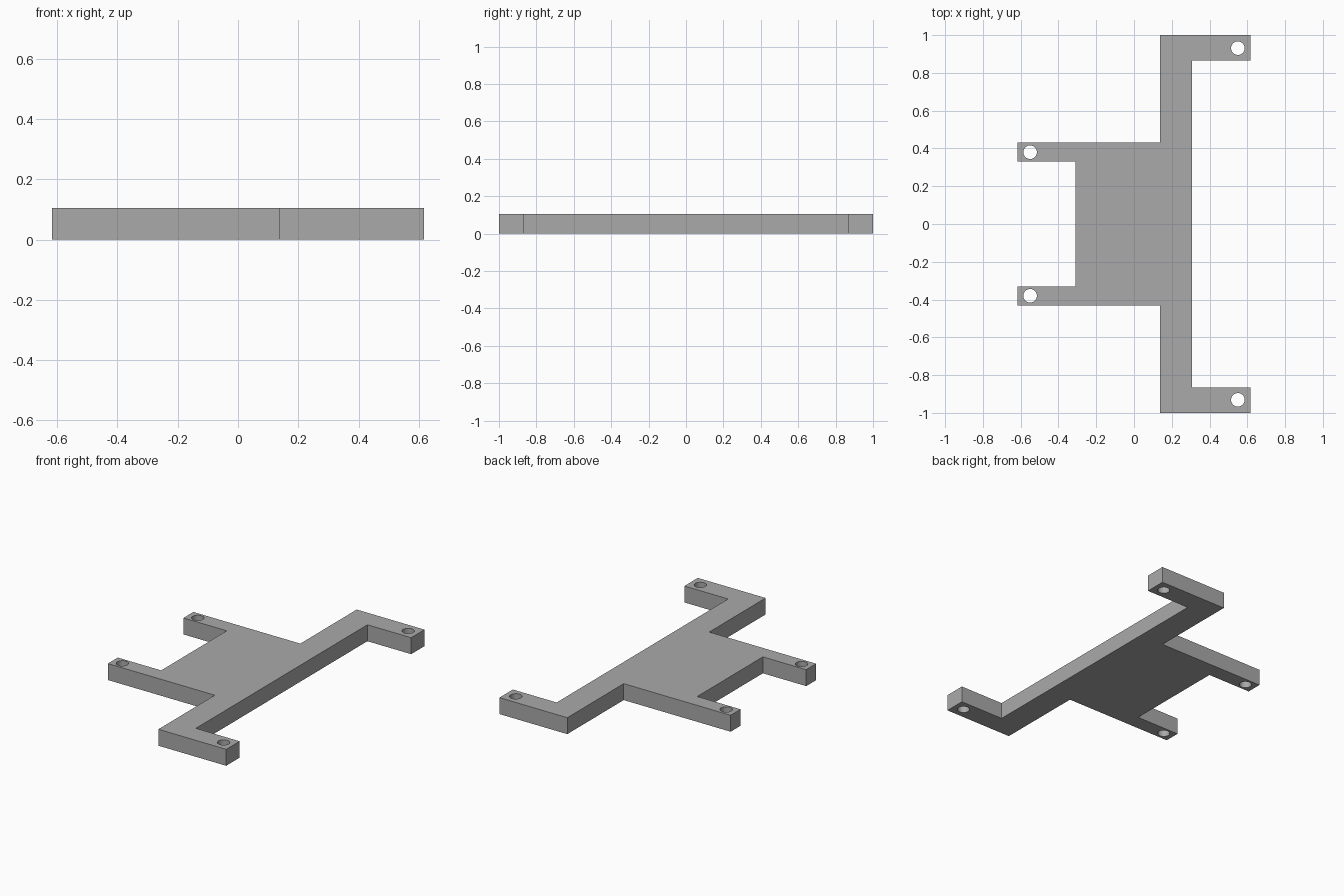
import bpy
import bmesh
from math import cos, sin, tau, radians

cube = bpy.data.objects.get("Cube")
if cube:
    bpy.data.objects.remove(cube, do_unlink=True)

THICKNESS = 0.105
HOLE_RADIUS = 0.036
HOLE_SIDES = 32

# Back half of the plate outline, from the right edge round to the left edge
HALF_OUTLINE = [(0.308, 0.865), (0.617, 0.865), (0.617, 1.0), (0.138, 1.0),
                (0.138, 0.431), (-0.617, 0.431), (-0.617, 0.331), (-0.311, 0.331)]
HALF_HOLES = [(0.55, 0.931), (-0.55, 0.38)]


def mirrored(points):
    """Points followed by their front-side copies in reverse order."""
    return points + [(x, -y) for x, y in reversed(points)]


def add_loop(bm, points):
    verts = [bm.verts.new((x, y, 0)) for x, y in points]
    return [bm.edges.new((v, verts[i - 1])) for i, v in enumerate(verts)]


def circle(cx, cy):
    steps = [tau * i / HOLE_SIDES for i in range(HOLE_SIDES)]
    return [(cx + HOLE_RADIUS * cos(a), cy + HOLE_RADIUS * sin(a)) for a in steps]


# Flat plate with four screw holes
bm = bmesh.new()
edges = add_loop(bm, mirrored(HALF_OUTLINE))
for hole in mirrored(HALF_HOLES):
    edges += add_loop(bm, circle(*hole))
bmesh.ops.triangle_fill(bm, use_beauty=True, edges=edges, normal=(0, 0, 1))

# Thickness
base = list(bm.faces)
raised = bmesh.ops.extrude_face_region(bm, geom=base, use_keep_orig=True)["geom"]
bmesh.ops.translate(bm, vec=(0, 0, THICKNESS),
                    verts=[g for g in raised if isinstance(g, bmesh.types.BMVert)])
bmesh.ops.recalc_face_normals(bm, faces=bm.faces)

mesh = bpy.data.meshes.new("mounting_bracket")
bm.to_mesh(mesh)
bm.free()
bracket = bpy.data.objects.new("mounting_bracket", mesh)
bpy.context.collection.objects.link(bracket)

# Single grey material
grey = bpy.data.materials.new("plain_grey")
grey.use_nodes = True
colour = (0.4, 0.4, 0.4, 1)
grey.diffuse_color = colour
grey.node_tree.nodes["Principled BSDF"].inputs["Base Color"].default_value = colour
mesh.materials.append(grey)

# Round hole walls, crisp plate edges
bpy.ops.object.select_all(action="DESELECT")
bracket.select_set(True)
bpy.context.view_layer.objects.active = bracket
bpy.ops.object.shade_smooth_by_angle(angle=radians(30))
